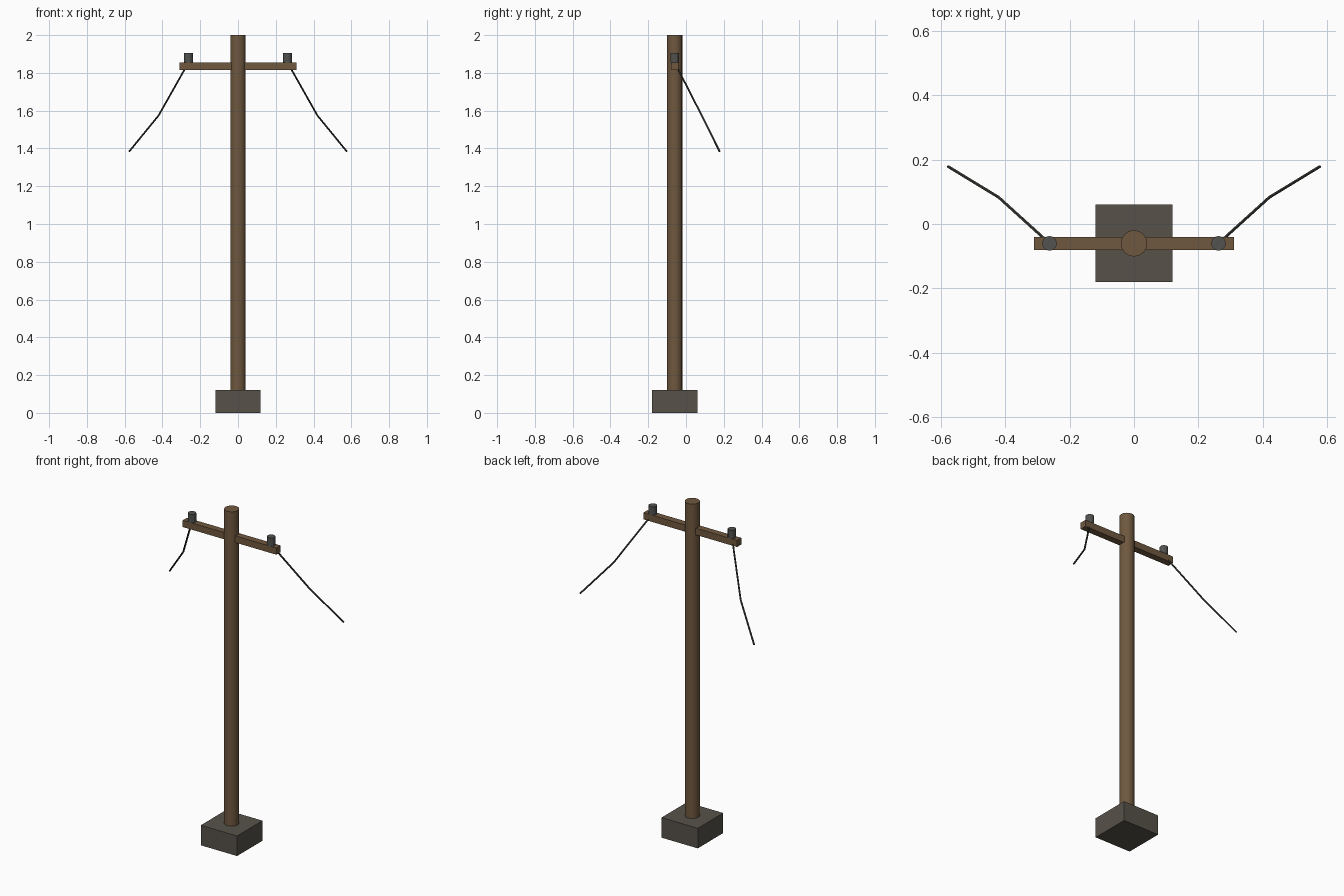
import bpy
from mathutils import Vector

cube = bpy.data.objects.get("Cube")
if cube:
    bpy.data.objects.remove(cube, do_unlink=True)

POLE_Y = -0.06


def material(name, rgb):
    m = bpy.data.materials.new(name)
    m.use_nodes = True
    m.diffuse_color = (*rgb, 1)
    m.node_tree.nodes["Principled BSDF"].inputs["Base Color"].default_value = (*rgb, 1)
    return m


wood = material("brown wood", (0.16, 0.098, 0.05))
concrete = material("grey concrete", (0.095, 0.085, 0.068))
ceramic = material("dark grey ceramic", (0.085, 0.085, 0.08))
cable = material("black cable", (0.05, 0.05, 0.042))


def finish(name, mat):
    ob = bpy.context.object
    ob.name = name
    ob.data.materials.append(mat)
    return ob


def box(name, size, centre, mat):
    bpy.ops.mesh.primitive_cube_add(size=1, location=centre)
    bpy.context.object.scale = size
    bpy.ops.object.transform_apply(location=False, rotation=False, scale=True)
    return finish(name, mat)


def rod(name, start, end, radius, sides, mat):
    start, end = Vector(start), Vector(end)
    axis = end - start
    bpy.ops.mesh.primitive_cylinder_add(
        vertices=sides, radius=radius, depth=axis.length, location=(start + end) / 2,
        rotation=axis.to_track_quat('Z', 'Y').to_euler())
    return finish(name, mat)


# Footing, pole and crossarm
box("footing", (0.24, 0.24, 0.12), (0, POLE_Y, 0.06), concrete)
pole = rod("pole", (0, POLE_Y, 0.12), (0, POLE_Y, 2), 0.041, 16, wood)
bpy.ops.object.shade_smooth_by_angle()
box("crossarm", (0.62, 0.04, 0.04), (0, POLE_Y, 1.835), wood)

# Insulators and sagging wires on each side
for side, label in ((1, "left"), (-1, "right")):
    x = side * 0.262
    rod(label + "_insulator", (x, POLE_Y, 1.855), (x, POLE_Y, 1.905), 0.023, 12, ceramic)
    path = [(x, POLE_Y, 1.855), (side * 0.42, 0.083, 1.575), (side * 0.576, 0.178, 1.384)]
    for part, a, b in zip(("inner", "outer"), path, path[1:]):
        rod(f"{label}_{part}_wire", a, b, 0.005, 6, cable)
